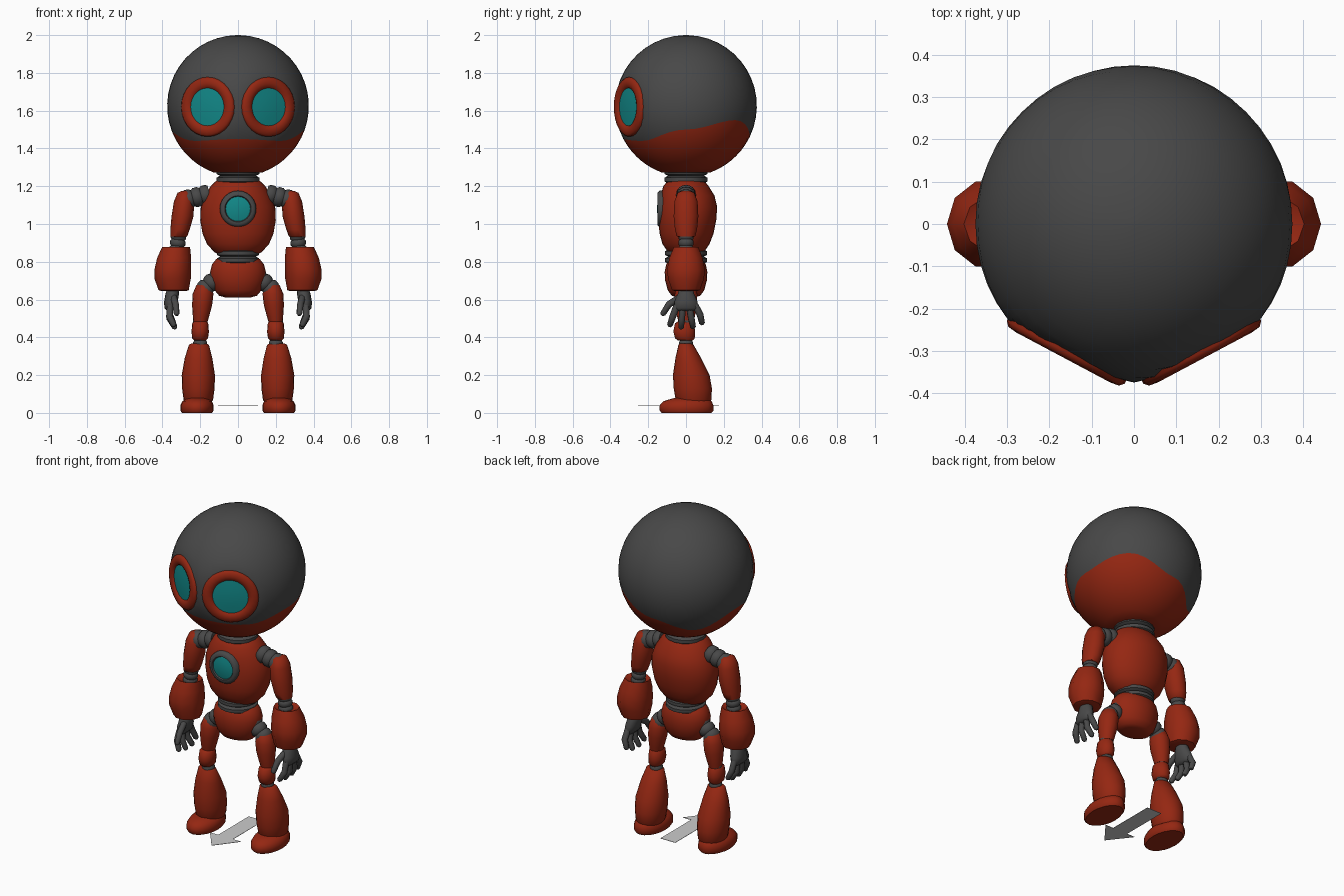
import bpy, bmesh, math
from mathutils import Vector, Matrix

cube = bpy.data.objects.get("Cube")
if cube:
    bpy.data.objects.remove(cube, do_unlink=True)


def material(name, rgb):
    m = bpy.data.materials.new(name)
    m.use_nodes = True
    m.diffuse_color = (*rgb, 1)
    m.node_tree.nodes["Principled BSDF"].inputs["Base Color"].default_value = (*rgb, 1)
    return m


RED = material("brick_red", (0.30, 0.02, 0.006))
GREY = material("dark_grey", (0.065, 0.065, 0.065))
TEAL = material("teal", (0.006, 0.25, 0.25))
PALE = material("pale_grey", (0.6, 0.6, 0.6))
meshes = []


def add_object(name, data, *mats):
    for m in mats:
        data.materials.append(m)
    ob = bpy.data.objects.new(name, data)
    bpy.context.collection.objects.link(ob)
    if ob.type == 'MESH':
        meshes.append(ob)
    return ob


def skin(bm, rings, caps=True):
    """Bridge vertex rings with quads; returns the faces row by row."""
    vs = [[bm.verts.new(p) for p in r] for r in rings]
    n = len(vs[0])
    rows = [[bm.faces.new((a[i], a[(i + 1) % n], b[(i + 1) % n], b[i])) for i in range(n)]
            for a, b in zip(vs, vs[1:])]
    if caps:
        bm.faces.new(vs[0])
        bm.faces.new(vs[-1])
    return rows


def loft(name, rings, mat, axis=(0, 0, 1), origin=(0, 0, 0), seg=20, caps=True, pair=False):
    """Elliptic rings (height, rx, ry, offset x, offset y) stacked along an axis."""
    axis, origin = Vector(axis), Vector(origin)
    turn = Matrix() if axis.z == 1 else axis.to_track_quat('Z', 'Y').to_matrix().to_4x4()
    pts = []
    for h, rx, ry, *off in rings:
        ox, oy = off if off else (0, 0)
        pts.append([origin + turn @ Vector((ox + rx * math.cos(a), oy + ry * math.sin(a), h))
                    for a in (math.tau * i / seg for i in range(seg))])
    bm = bmesh.new()
    skin(bm, pts, caps)
    bmesh.ops.recalc_face_normals(bm, faces=bm.faces)
    me = bpy.data.meshes.new(name)
    bm.to_mesh(me)
    bm.free()
    if pair:
        other = me.copy()
        other.transform(Matrix.Scale(-1, 4, (1, 0, 0)))
        other.flip_normals()
        add_object("right_" + name, other, mat)
        name = "left_" + name
    add_object(name, me, mat)


def ribbed(name, start, end, radius, ribs, pair=False):
    """Flexible joint made of alternating wide and narrow rings."""
    start, end = Vector(start), Vector(end)
    d = end - start
    n = ribs * 4
    rings = [(d.length * i / n, *[radius * (0.84 if i % 4 == 0 else 1)] * 2) for i in range(n + 1)]
    loft(name, rings, GREY, d.normalized(), start, 16, pair=pair)


# Head: sphere flattened behind the eyes, red below a wavy line
HEAD_Z, HEAD_R = 1.625, 0.375
EYE = math.radians(28)
eye_axes = [Vector((s * math.sin(EYE), -math.cos(EYE), 0)) for s in (1, -1)]
# Height of the colour line at every 45 degrees, starting at +x
line = [1.50, 1.55, 1.46, 1.39, 1.49, 1.44, 1.45, 1.44]


def line_height(a):
    t = a / math.tau * len(line)
    i = int(t)
    f = (1 - math.cos(math.pi * (t - i))) / 2
    return line[i % 8] * (1 - f) + line[(i + 1) % 8] * f


def head_point(phi, a):
    p = HEAD_R * Vector((math.sin(phi) * math.cos(a), math.sin(phi) * math.sin(a), math.cos(phi)))
    for n in eye_axes:
        p -= n * max(0, p.dot(n) - 0.343)
    return p + Vector((0, 0, HEAD_Z))


COLS, UPPER, LOWER = 48, 14, 7
LOWEST = math.radians(160)
rings = []
for row in range(UPPER + LOWER + 1):
    ring = []
    for c in range(COLS):
        a = math.tau * c / COLS
        edge = math.acos((line_height(a) - HEAD_Z) / HEAD_R)
        if row <= UPPER:
            phi = 0.03 + (edge - 0.03) * row / UPPER
        else:
            phi = edge + (LOWEST - edge) * (row - UPPER) / LOWER
        ring.append(head_point(phi, a))
    rings.append(ring)
bm = bmesh.new()
rows = skin(bm, rings)
for row in rows[UPPER:]:
    for f in row:
        f.material_index = 1
bm.faces.ensure_lookup_table()
bm.faces[-1].material_index = 1
bmesh.ops.recalc_face_normals(bm, faces=bm.faces)
me = bpy.data.meshes.new("head")
bm.to_mesh(me)
bm.free()
add_object("head", me, GREY, RED)

# Eyes: raised red rings with teal lenses
centre = (0, 0, HEAD_Z - 0.005)
rim = [(h, r, r) for r, h in ((.155, .31), (.158, .343), (.148, .354), (.125, .357), (.105, .353), (.096, .34))]
loft("eye_rim", rim, RED, eye_axes[0], centre, 28, caps=False, pair=True)
lens = [(h, r, r) for r, h in ((.1, .335), (.1, .346), (.06, .35), (.02, .352))]
loft("eye_lens", lens, TEAL, eye_axes[0], centre, 28, pair=True)

# Neck, torso, waist and pelvis
ribbed("neck", (0, 0, 1.215), (0, 0, 1.295), 0.114, 2)
loft("torso", [(.835, .09, .07), (.85, .125, .095), (.895, .165, .125), (.95, .188, .143, 0, .003),
               (1.02, .2, .153, 0, .007), (1.09, .197, .155, 0, .01), (1.15, .175, .143, 0, .008),
               (1.2, .145, .12), (1.225, .12, .1), (1.235, .1, .085)], RED, seg=28)
ribbed("waist", (0, 0, .79), (0, 0, .865), 0.112, 2)
loft("pelvis", [(.612, .07, .05), (.62, .1, .075), (.65, .125, .097), (.7, .143, .11), (.745, .148, .113),
                (.785, .138, .105), (.815, .115, .09), (.825, .09, .07)], RED, seg=24)

# Chest light
front = (0, -1, 0)
chest = (0, 0, 1.08)
loft("chest_rim", [(h, r, r) for r, h in ((.098, .1), (.096, .14), (.085, .152), (.07, .152), (.062, .14))],
     GREY, front, chest, 24, caps=False)
loft("chest_lens", [(h, r, r) for r, h in ((.066, .13), (.066, .145), (.04, .151), (.01, .153))],
     TEAL, front, chest, 24)

# Arms
ribbed("shoulder_joint", (.15, 0, 1.16), (.285, 0, 1.125), 0.052, 3, pair=True)
loft("upper_arm", [(1.175, .02, .025, .278, 0), (1.165, .038, .045, .282, 0), (1.12, .054, .063, .285, 0),
                   (1.04, .058, .067, .294, 0), (.97, .051, .06, .307, 0), (.935, .044, .05, .313, 0),
                   (.928, .03, .035, .314, 0)], RED, seg=14, pair=True)
ribbed("elbow_joint", (.313, 0, .95), (.325, 0, .85), 0.041, 3, pair=True)
loft("forearm", [(.865, .05, .045, .325, 0), (.878, .074, .068, .328, 0), (.82, .09, .093, .338, 0),
                 (.76, .097, .105, .345, 0), (.71, .096, .1, .346, 0), (.65, .08, .078, .341, 0),
                 (.645, .065, .06, .341, 0)], RED, seg=10, pair=True)

# Hands: palm with five curled digits
loft("palm", [(.66, .03, .035, .345, 0), (.63, .036, .045, .348, 0), (.59, .036, .062, .355, 0),
              (.555, .03, .066, .36, 0), (.54, .016, .05, .36, 0)], GREY, seg=14, pair=True)
digits = [((.34, -.035, .61), (.33, -.09, .575), (.325, -.122, .525)),
          ((.36, -.05, .565), (.363, -.07, .51), (.34, -.085, .465)),
          ((.36, -.018, .56), (.362, -.022, .5), (.335, -.026, .453)),
          ((.36, .018, .56), (.362, .028, .5), (.335, .037, .455)),
          ((.36, .048, .57), (.362, .075, .52), (.342, .085, .475))]
for side, s in (("left", 1), ("right", -1)):
    cu = bpy.data.curves.new(side + "_fingers", 'CURVE')
    cu.dimensions = '3D'
    cu.bevel_depth = 0.018
    cu.bevel_resolution = 2
    cu.use_fill_caps = True
    for path in digits:
        sp = cu.splines.new('POLY')
        sp.points.add(3)
        tip = tuple(b + 0.18 * (b - a) for a, b in zip(path[1], path[2]))
        for p, (x, y, z), r in zip(sp.points, (*path, tip), (1, 1, .85, .4)):
            p.co = (s * x, y, z, 1)
            p.radius = r
    add_object(side + "_fingers", cu, GREY)

# Legs
ribbed("hip_joint", (.09, 0, .735), (.19, 0, .645), 0.048, 3, pair=True)
loft("thigh", [(.685, .025, .028, .18, 0), (.675, .04, .045, .181, 0), (.63, .055, .06, .185, 0),
               (.57, .053, .058, .19, 0), (.51, .043, .047, .196, 0), (.48, .037, .04, .199, 0)],
     RED, seg=16, pair=True)
ribbed("knee_joint", (.2, 0, .345), (.2, 0, .5), 0.037, 4, pair=True)
loft("knee_pad", [(.485, .033, .035, .2, -.005), (.475, .042, .05, .2, -.008), (.43, .046, .058, .2, -.009),
                  (.395, .042, .052, .201, -.006), (.382, .03, .038, .202, -.003)], RED, seg=16, pair=True)
loft("shin", [(.368, .04, .03, .206, -.002), (.36, .053, .04, .207, 0), (.29, .073, .068, .209, .012),
              (.2, .088, .097, .21, .028), (.13, .086, .101, .21, .036), (.07, .078, .095, .21, .04),
              (.055, .07, .085, .21, .04)], RED, seg=20, pair=True)
loft("foot", [(0, .08, .132, .217, .003), (.012, .088, .142, .217, .003), (.04, .088, .142, .217, .003),
              (.062, .078, .128, .216, .008), (.078, .055, .09, .214, .025)], RED, seg=20, pair=True)

# Flat ground arrow pointing to the front
outline = [(0, -.255), (.105, -.12), (.05, -.12), (.05, .175)]
outline += [(-x, y) for x, y in reversed(outline[1:])]
bm = bmesh.new()
skin(bm, [[(x, y, z) for x, y in outline] for z in (.036, .038)])
bmesh.ops.recalc_face_normals(bm, faces=bm.faces)
me = bpy.data.meshes.new("ground_arrow")
bm.to_mesh(me)
bm.free()
add_object("ground_arrow", me, PALE)

# Smooth shading that keeps hard corners
bpy.ops.object.select_all(action='DESELECT')
for ob in meshes:
    ob.select_set(True)
bpy.context.view_layer.objects.active = meshes[0]
bpy.ops.object.shade_smooth_by_angle(angle=math.radians(50))
